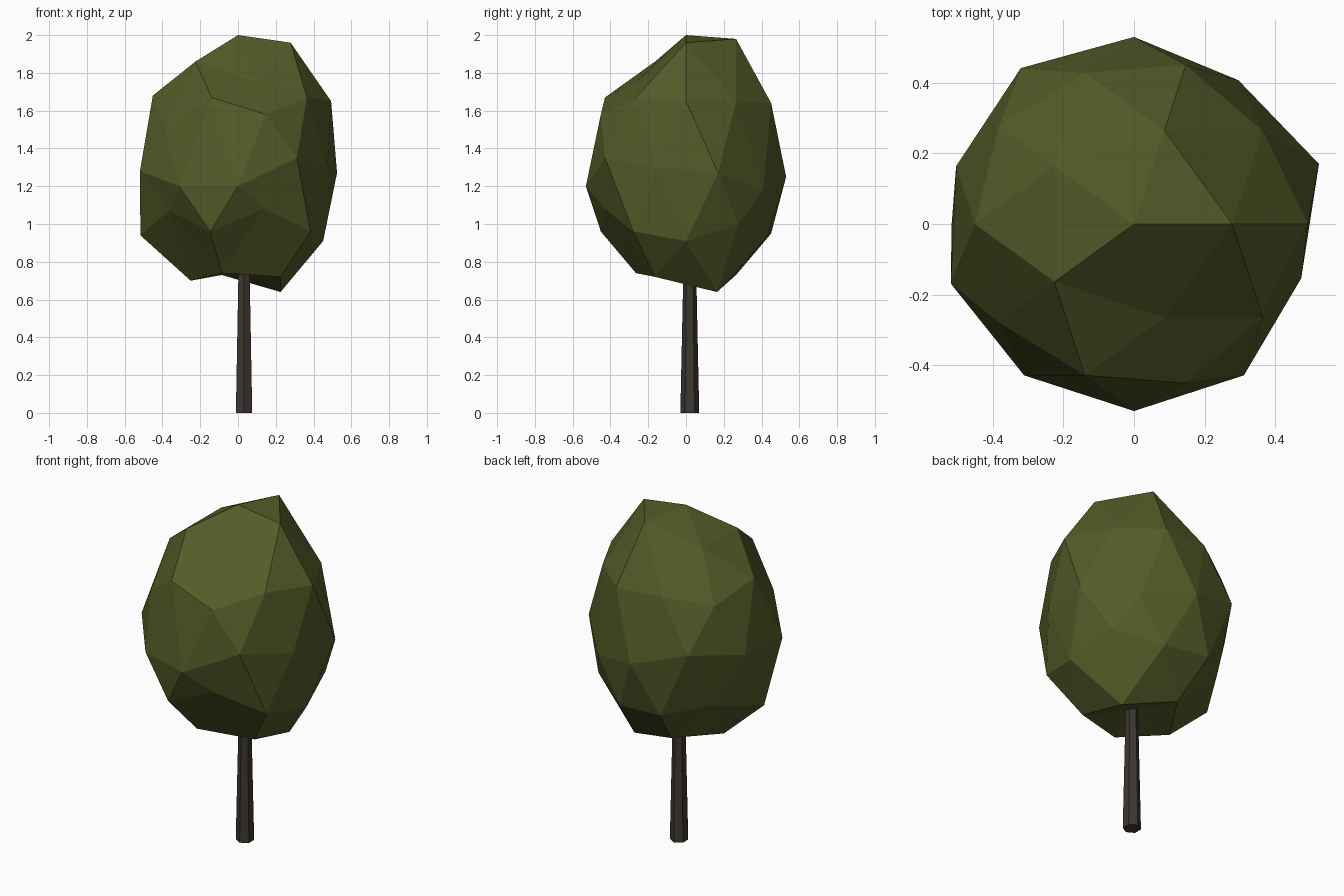
import bpy
import bmesh
import math

default_cube = bpy.data.objects.get("Cube")
if default_cube:
    bpy.data.objects.remove(default_cube, do_unlink=True)


def make_material(name, rgb):
    colour = (*rgb, 1.0)
    material = bpy.data.materials.new(name)
    material.use_nodes = True
    material.diffuse_color = colour
    shader = material.node_tree.nodes["Principled BSDF"]
    shader.inputs["Base Color"].default_value = colour
    shader.inputs["Roughness"].default_value = 0.9
    return material


def finish_object(name, bm, material):
    bmesh.ops.recalc_face_normals(bm, faces=bm.faces[:])
    mesh = bpy.data.meshes.new(name)
    bm.to_mesh(mesh)
    bm.free()
    mesh.materials.append(material)
    for polygon in mesh.polygons:
        polygon.use_smooth = False
    obj = bpy.data.objects.new(name, mesh)
    bpy.context.scene.collection.objects.link(obj)
    return obj


def bearing(vert):
    # Angle around the trunk, with slack so that zero never wraps round
    return (math.degrees(math.atan2(vert.co.y, vert.co.x)) + 1) % 360


leaf_green = make_material("leaf green", (0.088, 0.105, 0.021))
bark_brown = make_material("bark brown", (0.048, 0.038, 0.029))

# Crown: a coarse sphere whose rings are raised and lowered unevenly.
# Rings run from top to bottom, heights run anticlockwise from +x.
crown_radius = 0.53
ring_heights = [
    [2.0],
    [1.96, 1.98, 1.86, 1.86, 1.75],
    [1.65, 1.65, 1.68, 1.67, 1.67],
    [1.65, 1.64, 1.6, 1.49, 1.58],
    [1.27, 1.18, 1.25, 1.35, 1.3, 1.28, 1.2, 1.2, 1.35, 1.3],
    [1.0, 0.95, 0.94, 0.96, 0.96],
    [0.91, 0.93, 1.0, 1.07, 1.08],
    [0.64, 0.73, 0.7, 0.74, 0.72],
    [0.76],
]
# Small outward or inward pushes, by ring and place in the ring
pushes = {(3, 0): 1.04, (4, 0): 1.04, (4, 1): 0.95, (4, 3): 1.03,
          (4, 5): 1.03, (4, 9): 0.94, (5, 2): 1.09, (7, 2): 0.9}

bm = bmesh.new()
bmesh.ops.create_icosphere(bm, subdivisions=2, radius=1.0)
rings = {}
for vert in bm.verts:
    rings.setdefault(round(vert.co.z * 50), []).append(vert)
for ring_no, level in enumerate(sorted(rings, reverse=True)):
    ring = sorted(rings[level], key=bearing)
    for place, (vert, height) in enumerate(zip(ring, ring_heights[ring_no])):
        reach = crown_radius * pushes.get((ring_no, place), 1.0)
        vert.co = (vert.co.x * reach, vert.co.y * reach, height)
finish_object("crown", bm, leaf_green)

# Trunk: a slightly tapered six-sided post reaching into the crown
trunk_height = 0.85
bm = bmesh.new()
bmesh.ops.create_cone(bm, cap_ends=True, segments=6, radius1=0.05,
                      radius2=0.032, depth=trunk_height)
bmesh.ops.translate(bm, verts=bm.verts[:],
                    vec=(0.032, 0.02, trunk_height / 2))
finish_object("trunk", bm, bark_brown)
